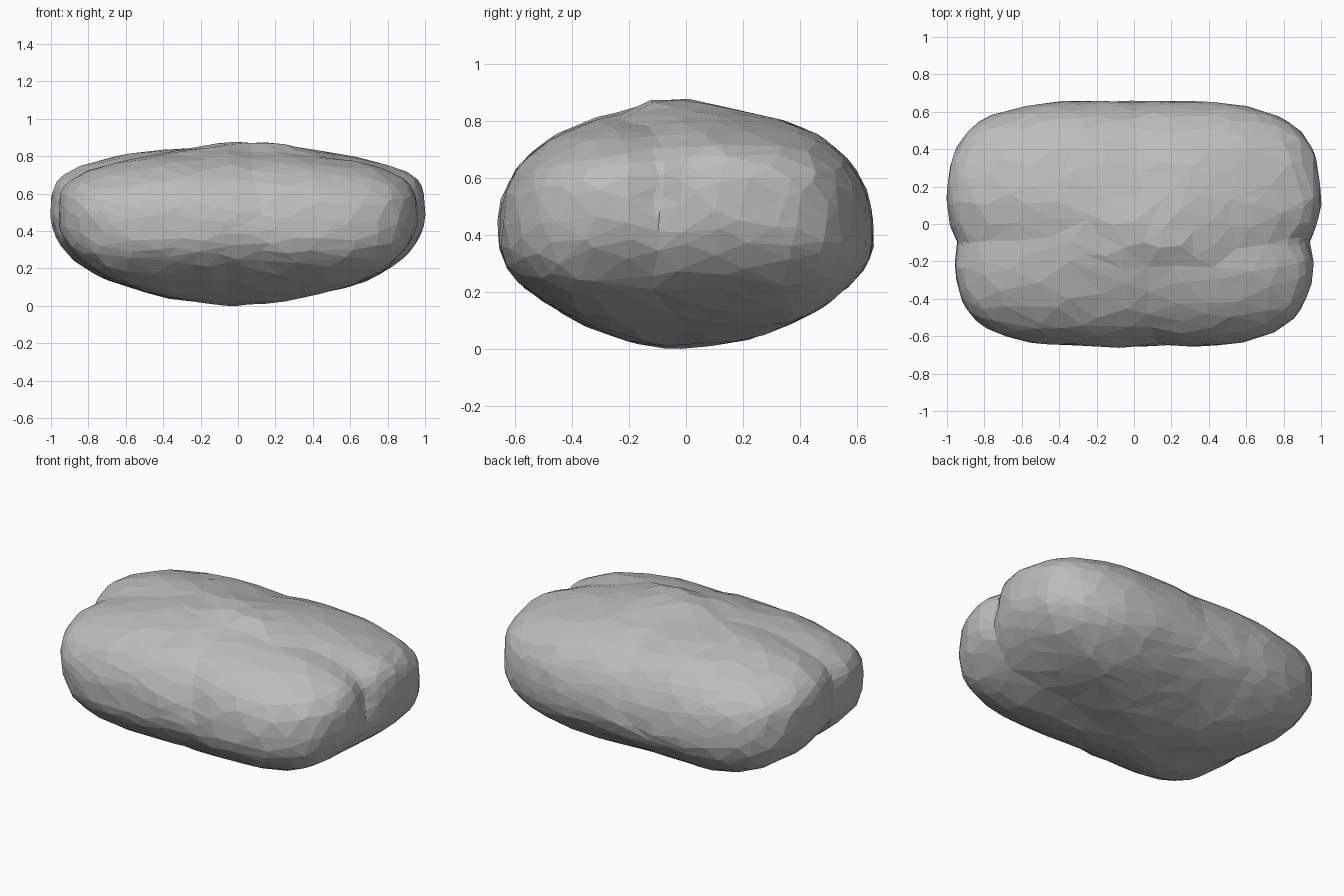
import bpy
import bmesh
from math import exp, hypot
from mathutils import Vector, noise

cube = bpy.data.objects.get("Cube")
if cube:
    bpy.data.objects.remove(cube, do_unlink=True)

stone = bpy.data.materials.new("stone_grey")
stone.use_nodes = True
grey = (0.5, 0.5, 0.5, 1)
stone.diffuse_color = grey
stone.node_tree.nodes["Principled BSDF"].inputs["Base Color"].default_value = grey

HALF = Vector((1.0, 0.655, 0.437))
PLAN = 3.75


def bump(t, width):
    return exp(-(t / width) ** 2)


def clamp(t):
    return min(1, max(0, t))


def boulder_point(d):
    """Rounded box in plan, with a low hipped top and a bowl-like base."""
    along = d.x ** 2 / max(1e-6, d.x ** 2 + d.y ** 2)
    if d.z > 0:
        rise = 3 + 0.3 * along
    else:
        rise = 1.85 + 0.45 * along + 0.8 * min(along, 1 - along)
    flat = (abs(d.x) ** PLAN + abs(d.y) ** PLAN) ** (1 / PLAN)
    p = d / (flat ** rise + abs(d.z) ** rise) ** (1 / rise)
    reach, side = abs(p.x), abs(p.y)
    p = Vector(a * b for a, b in zip(p, HALF))
    out = Vector((p.x, p.y * 1.5, p.z * 2)).normalized()
    upper = clamp((p.z + 0.25) / 0.3)
    shoulder = clamp(p.z / 0.2)

    # Top slopes away on all sides, base slopes up towards the ends
    if p.z > 0:
        p.z *= 1 - hypot(0.17 * reach, 0.25 * side)
    else:
        p.z *= 1 - 0.17 * reach

    # Widest line sits higher at the ends than at the front and back
    p.z += 0.05 * (reach ** 8 - side ** 8)

    # Front lobe is slightly shorter and lower than the back lobe
    front = clamp((0.12 - p.y) / 0.22)
    p.x *= 1 - 0.035 * front
    p.z -= 0.01 * front * shoulder * clamp(reach * 1.5)

    # Low knob beside the middle of the crease
    p.z += 0.025 * bump(p.x - 0.1, 0.22) * bump(p.y + 0.13, 0.09) * shoulder

    # Wandering crease from end to end, deepest at the left end
    crease_y = -0.1 - 0.14 * bump(p.x - 0.25, 0.3) + 0.06 * bump(p.x + 0.3, 0.3)
    end_depth = 0.03 if p.x > 0 else 0.012
    depth = (0.012 + end_depth * reach ** 6) * bump(p.y - crease_y, 0.08) * upper

    # Shallow waist over the front and back shoulders
    depth += 0.01 * bump(p.x - 0.05 + 0.1 * p.y, 0.09) * shoulder * clamp(side * 2)
    p -= out * depth

    # Weathered unevenness
    p += out * (0.01 * noise.noise(p * 3.5) + 0.006 * noise.noise(p * 9))
    return p


# Boulder
bm = bmesh.new()
bmesh.ops.create_icosphere(bm, subdivisions=6, radius=1)
for v in bm.verts:
    v.co = boulder_point(v.co.normalized())

# Rest on the ground
ground = min(v.co.z for v in bm.verts)
bmesh.ops.translate(bm, verts=bm.verts, vec=(0, 0, -ground))

mesh = bpy.data.meshes.new("boulder")
bm.to_mesh(mesh)
bm.free()
mesh.materials.append(stone)
boulder = bpy.data.objects.new("boulder", mesh)
bpy.context.collection.objects.link(boulder)

# Irregular chipped facets
facets = boulder.modifiers.new("facets", "DECIMATE")
facets.ratio = 0.055
